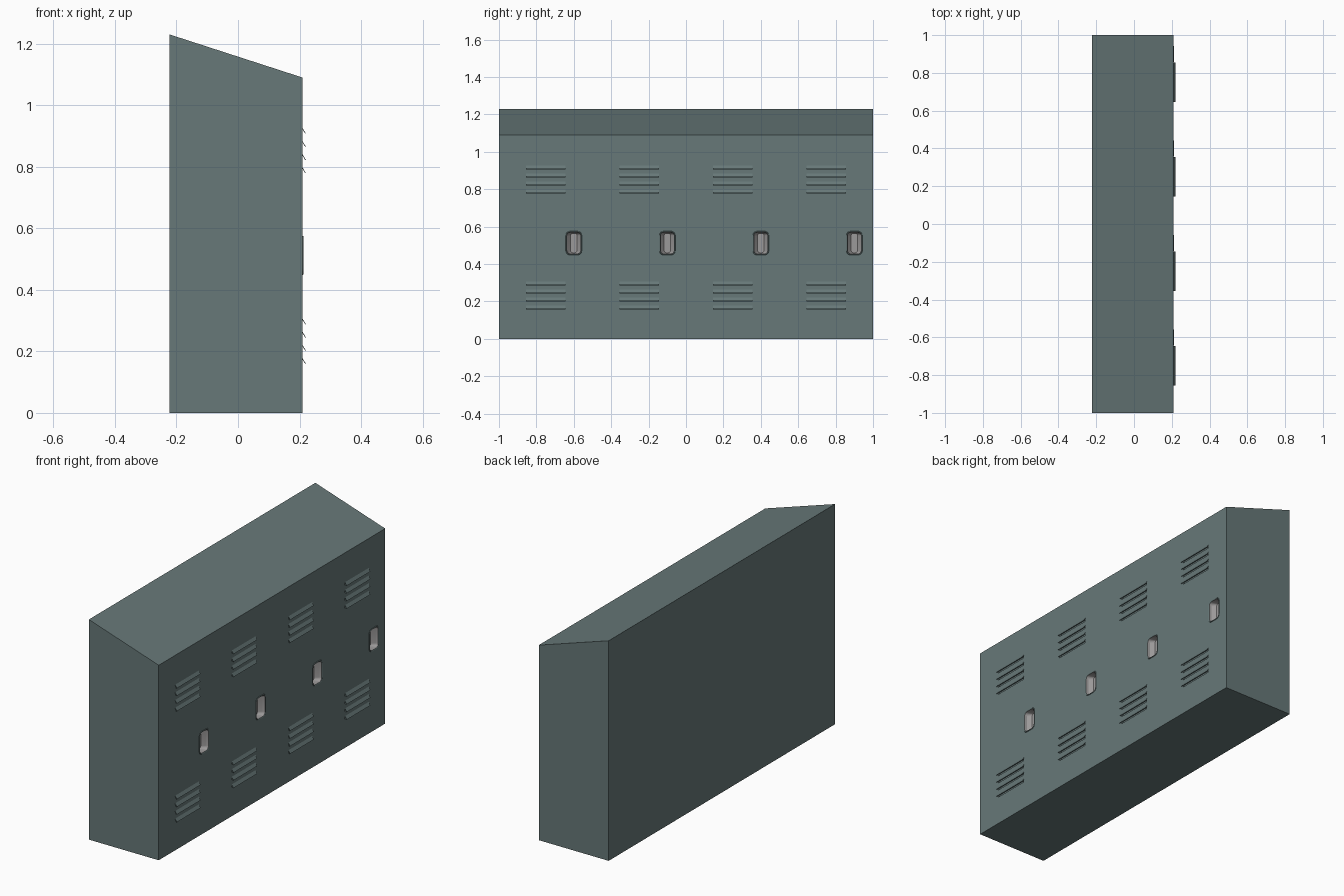
import bpy, bmesh, math

if "Cube" in bpy.data.objects:
    bpy.data.objects.remove(bpy.data.objects["Cube"])

FRONT, BACK = 0.21, -0.222


def material(name, rgb):
    m = bpy.data.materials.new(name)
    m.diffuse_color = (*rgb, 1)
    m.use_nodes = True
    m.node_tree.nodes["Principled BSDF"].inputs["Base Color"].default_value = m.diffuse_color
    return m


PAINT = material("grey_green_paint", (0.135, 0.188, 0.188))
METAL = material("grey_metal", (0.33, 0.32, 0.32))


def finish(bm, name, *mats):
    bmesh.ops.recalc_face_normals(bm, faces=bm.faces)
    me = bpy.data.meshes.new(name)
    bm.to_mesh(me)
    bm.free()
    ob = bpy.data.objects.new(name, me)
    bpy.context.collection.objects.link(ob)
    for m in mats:
        me.materials.append(m)
    return ob


def prism(bm, profile, y0, y1):
    """Extrude an (x, z) profile along y."""
    a = [bm.verts.new((x, y0, z)) for x, z in profile]
    b = [bm.verts.new((x, y1, z)) for x, z in profile]
    bm.faces.new(a)
    bm.faces.new(b[::-1])
    for i in range(len(a)):
        j = (i + 1) % len(a)
        bm.faces.new((a[i], a[j], b[j], b[i]))


def rounded_loop(bm, x, cy, cz, w, h, r, n=4):
    """Rounded rectangle in the y-z plane."""
    pts = []
    for q, (sy, sz) in enumerate([(1, 1), (-1, 1), (-1, -1), (1, -1)]):
        for k in range(n + 1):
            t = math.pi / 2 * (q + k / n)
            pts.append((cy + sy * (w / 2 - r) + r * math.cos(t),
                        cz + sz * (h / 2 - r) + r * math.sin(t)))
    return [bm.verts.new((x, y, z)) for y, z in pts]


def loft(bm, loops):
    faces = []
    for a, b in zip(loops, loops[1:]):
        for i in range(len(a)):
            j = (i + 1) % len(a)
            faces.append(bm.faces.new((a[i], a[j], b[j], b[i])))
    return faces


slat_y = [-0.75, -0.25, 0.25, 0.75]
slat_z = [base + 0.0428 * i for base in (0.16, 0.78) for i in range(4)]
handle_y = [-0.6, -0.1, 0.4, 0.9]
HZ = 0.512

# locker body with sloping top
bm = bmesh.new()
prism(bm, [(BACK, 0), (FRONT, 0), (FRONT, 1.09), (BACK, 1.23)], -1, 1)
body = finish(bm, "locker_body", PAINT)

# cutter for vent slots and handle pockets
bm = bmesh.new()
for y in slat_y:
    for z in slat_z:
        prism(bm, [(FRONT - 0.012, z - 0.002), (FRONT + 0.01, z - 0.002),
                   (FRONT + 0.01, z + 0.015), (FRONT - 0.012, z + 0.015)],
              y - 0.103, y + 0.103)
for y in handle_y:
    loops = [rounded_loop(bm, x, y, HZ, 0.08, 0.122, 0.02) for x in (FRONT + 0.02, FRONT - 0.04)]
    loft(bm, loops)
    bm.faces.new(loops[0])
    bm.faces.new(loops[1][::-1])
cutter = finish(bm, "opening_cutter", PAINT)
cutter.hide_render = True
mod = body.modifiers.new("openings", 'BOOLEAN')
mod.operation, mod.solver, mod.object = 'DIFFERENCE', 'EXACT', cutter
bpy.context.view_layer.objects.active = body
bpy.ops.object.modifier_apply(modifier=mod.name)
bpy.data.objects.remove(cutter)

# thin louvre slats sloping out and down over the slots
bm = bmesh.new()
for y in slat_y:
    for z in slat_z:
        prism(bm, [(FRONT - 0.001, z + 0.019), (FRONT + 0.0105, z),
                   (FRONT + 0.0085, z - 0.001), (FRONT - 0.001, z + 0.015)],
              y - 0.105, y + 0.105)
finish(bm, "vent_slats", PAINT)

# recessed handle cups: painted rim, metal bowl
for n, y in enumerate(handle_y):
    bm = bmesh.new()
    spec = [(0.000, 0.086, 0.128, 0.023), (0.003, 0.082, 0.124, 0.021),
            (0.001, 0.074, 0.116, 0.018), (-0.012, 0.070, 0.112, 0.016),
            (-0.032, 0.034, 0.104, 0.012)]
    loops = [rounded_loop(bm, FRONT + x, y, HZ, w, h, r) for x, w, h, r in spec]
    faces = loft(bm, loops)
    faces.append(bm.faces.new(loops[-1]))
    for f in faces[2 * len(loops[0]):]:
        f.material_index = 1
    cup = finish(bm, f"handle_cup_{n + 1}", PAINT, METAL)
    # open shell: make the floor face outward
    if cup.data.polygons[-1].normal.x < 0:
        cup.data.flip_normals()
    bpy.ops.object.select_all(action='DESELECT')
    cup.select_set(True)
    bpy.context.view_layer.objects.active = cup
    bpy.ops.object.shade_smooth_by_angle(angle=math.radians(30))
